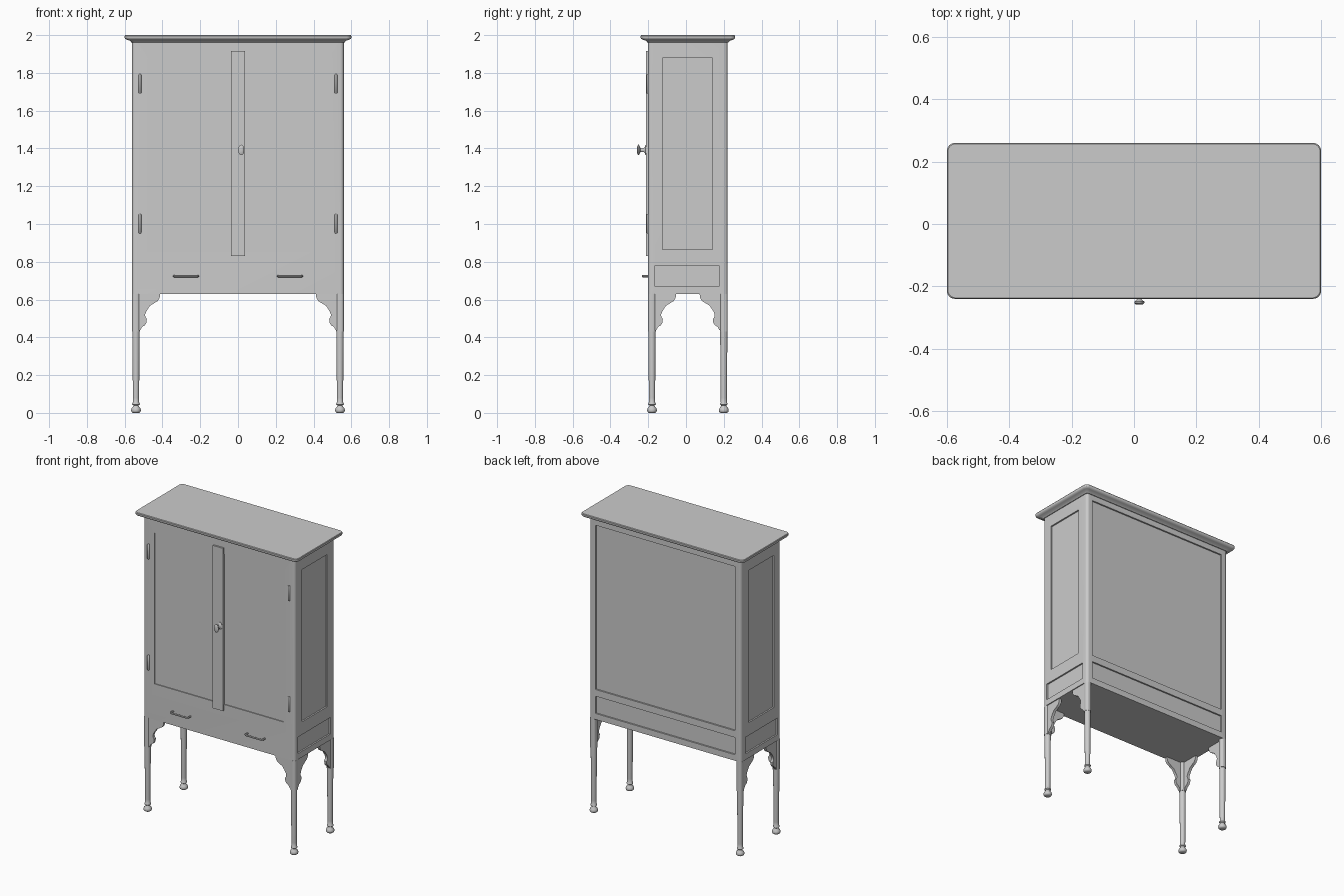
import bpy, bmesh, math
from mathutils import Matrix, Vector

if "Cube" in bpy.data.objects:
    bpy.data.objects.remove(bpy.data.objects["Cube"])


def finish(bm, name, angle=35):
    bmesh.ops.recalc_face_normals(bm, faces=bm.faces)
    me = bpy.data.meshes.new(name)
    bm.to_mesh(me)
    bm.free()
    ob = bpy.data.objects.new(name, me)
    bpy.context.collection.objects.link(ob)
    smooth(ob, angle)
    return ob


def smooth(ob, angle=35):
    bpy.ops.object.select_all(action='DESELECT')
    ob.select_set(True)
    bpy.context.view_layer.objects.active = ob
    bpy.ops.object.shade_smooth_by_angle(angle=math.radians(angle))


def add_box(bm, x0, x1, y0, y1, z0, z1):
    m = Matrix.Translation(((x0 + x1) / 2, (y0 + y1) / 2, (z0 + z1) / 2)) \
        @ Matrix.Diagonal((x1 - x0, y1 - y0, z1 - z0, 1))
    return bmesh.ops.create_cube(bm, size=1, matrix=m)['verts']


def rounded_stack(name, centre, levels, seg=6):
    """Rounded rectangles (half x, half y, z, radius) joined from bottom to top."""
    bm = bmesh.new()
    rings = []
    for hx, hy, z, r in levels:
        ring = []
        for k, (sx, sy) in enumerate([(1, 1), (-1, 1), (-1, -1), (1, -1)]):
            for i in range(seg + 1):
                a = math.pi / 2 * (k + i / seg)
                ring.append(bm.verts.new((centre[0] + sx * (hx - r) + r * math.cos(a),
                                          centre[1] + sy * (hy - r) + r * math.sin(a), z)))
        rings.append(ring)
    n = len(rings[0])
    for a, b in zip(rings, rings[1:]):
        for i in range(n):
            bm.faces.new((a[i], a[(i + 1) % n], b[(i + 1) % n], b[i]))
    bm.faces.new(rings[0])
    bm.faces.new(rings[-1])
    return finish(bm, name)


def lathe(name, profile, matrix, seg=24):
    bm = bmesh.new()
    rings = [[bm.verts.new(matrix @ Vector((r * math.cos(2 * math.pi * i / seg),
                                            r * math.sin(2 * math.pi * i / seg), z)))
              for i in range(seg)] for r, z in profile]
    for a, b in zip(rings, rings[1:]):
        for i in range(seg):
            bm.faces.new((a[i], a[(i + 1) % seg], b[(i + 1) % seg], b[i]))
    bm.faces.new(rings[0])
    bm.faces.new(rings[-1])
    return finish(bm, name, 45)


def plate(name, outline, origin, along, thick):
    """Flat outline (u, z) standing along a direction, given a thickness."""
    bm = bmesh.new()
    o, u, t = Vector(origin), Vector(along), Vector(thick)
    vs = [bm.verts.new(o + u * p + Vector((0, 0, z))) for p, z in outline]
    ext = bmesh.ops.extrude_face_region(bm, geom=[bm.faces.new(vs)], use_keep_orig=True)
    bmesh.ops.translate(bm, vec=t, verts=[v for v in ext['geom'] if isinstance(v, bmesh.types.BMVert)])
    return finish(bm, name)


X, YF, YB = 0.56, -0.2, 0.22
YC = (YF + YB) / 2

# cabinet body with rounded corner posts
body = rounded_stack("cabinet_body", (0, YC), [(X, 0.21, z, 0.018) for z in (0.63, 1.975)])

# recessed panels on doors, sides and back
D = 0.01
cut = bmesh.new()
for s in (-1, 1):
    add_box(cut, *sorted((s * 0.03, s * 0.475)), YF - 0.05, YF + 0.006, 0.87, 1.875)
    side = sorted((s * (X - D), s * (X + 0.05)))
    add_box(cut, *side, -0.125, 0.14, 0.865, 1.88)
    add_box(cut, *side, -0.165, 0.175, 0.67, 0.78)
add_box(cut, -0.515, 0.515, YB - D, YB + 0.05, 0.83, 1.925)
add_box(cut, -0.515, 0.515, YB - D, YB + 0.05, 0.67, 0.785)
cutter = finish(cut, "panel_cutter")
cutter.hide_render = True
mod = body.modifiers.new("panels", 'BOOLEAN')
mod.operation, mod.solver, mod.object = 'DIFFERENCE', 'EXACT', cutter
bpy.context.view_layer.objects.active = body
bpy.ops.object.modifier_move_to_index(modifier=mod.name, index=0)
bpy.ops.object.modifier_apply(modifier=mod.name)
bpy.data.objects.remove(cutter)
smooth(body)

# overhanging top with moulded underside
rounded_stack("cabinet_top", (0, 0.01), [
    (0.565, 0.215, 1.962, 0.018), (0.572, 0.222, 1.97, 0.02), (0.588, 0.238, 1.975, 0.022),
    (0.597, 0.247, 1.98, 0.025), (0.6, 0.25, 1.986, 0.025), (0.6, 0.25, 1.996, 0.025),
    (0.597, 0.247, 2.0, 0.025)])

# legs: square post, turned shaft and foot
shaft = [(0.017, 0), (0.024, 0.005), (0.026, 0.014), (0.023, 0.025), (0.015, 0.034), (0.014, 0.04),
         (0.02, 0.045), (0.02, 0.05), (0.016, 0.056), (0.0165, 0.08), (0.019, 0.40), (0.019, 0.44)]
for sx in (-1, 1):
    for sy, fb in ((-1, "front"), (1, "back")):
        c = (sx * (X - 0.02), YC + sy * 0.19)
        rounded_stack(f"{fb}_leg_post", c, [(0.02, 0.02, 0.43, 0.014), (0.02, 0.02, 0.63, 0.014)], 4)
        lathe(f"{fb}_leg", shaft, Matrix.Translation((*c, 0)))

# scalloped brackets on the front and both sides
scallop = [(-0.01, 0.63), (0.108, 0.63), (0.105, 0.608), (0.095, 0.592), (0.075, 0.58), (0.055, 0.568),
           (0.043, 0.55), (0.034, 0.536), (0.028, 0.52), (0.03, 0.508), (0.037, 0.497), (0.036, 0.48),
           (0.028, 0.465), (0.012, 0.455), (0.004, 0.44), (-0.01, 0.43)]
for s in (-1, 1):
    plate("front_bracket", scallop, (s * 0.52, YF + 0.006, 0), (-s, 0, 0), (0, 0.018, 0))
    for y, d in ((YF + 0.04, 1), (YB - 0.04, -1)):
        plate("side_bracket", scallop, (s * (X - 0.006), y, 0), (0, d, 0), (-s * 0.018, 0, 0))

# strip covering the meeting door edges
bm = bmesh.new()
add_box(bm, -0.038, 0.037, -0.212, YF + 0.01, 0.83, 1.915)
finish(bm, "door_strip")

# hinges
for s in (-1, 1):
    for z in (0.95, 1.69):
        lathe("hinge", [(0.004, 0), (0.007, 0.004), (0.007, 0.099), (0.004, 0.103)],
              Matrix.Translation((s * 0.519, -0.203, z)), 12)

# oval door knob
lathe("door_knob", [(0.015, 0), (0.015, 0.004), (0.008, 0.008), (0.006, 0.014), (0.006, 0.03),
                    (0.011, 0.034), (0.016, 0.038), (0.016, 0.043), (0.011, 0.047), (0.003, 0.048)],
      Matrix.Translation((0.017, -0.211, 1.392)) @ Matrix.Diagonal((1, 1, 1.75, 1))
      @ Matrix.Rotation(math.pi / 2, 4, 'X'))

# drawer handles
for s in (-1, 1):
    cu = bpy.data.curves.new("drawer_handle", 'CURVE')
    cu.dimensions, cu.bevel_depth, cu.bevel_resolution, cu.use_fill_caps = '3D', 0.006, 2, True
    sp = cu.splines.new('POLY')
    pts = [(-0.064, -0.195), (-0.064, -0.222), (-0.058, -0.229), (0.058, -0.229), (0.064, -0.222), (0.064, -0.195)]
    sp.points.add(len(pts) - 1)
    for p, (x, y) in zip(sp.points, pts):
        p.co = (s * 0.275 + x, y, 0.724, 1)
    ob = bpy.data.objects.new("drawer_handle", cu)
    bpy.context.collection.objects.link(ob)
    bpy.ops.object.select_all(action='DESELECT')
    ob.select_set(True)
    bpy.context.view_layer.objects.active = ob
    bpy.ops.object.convert(target='MESH')
    smooth(ob)
